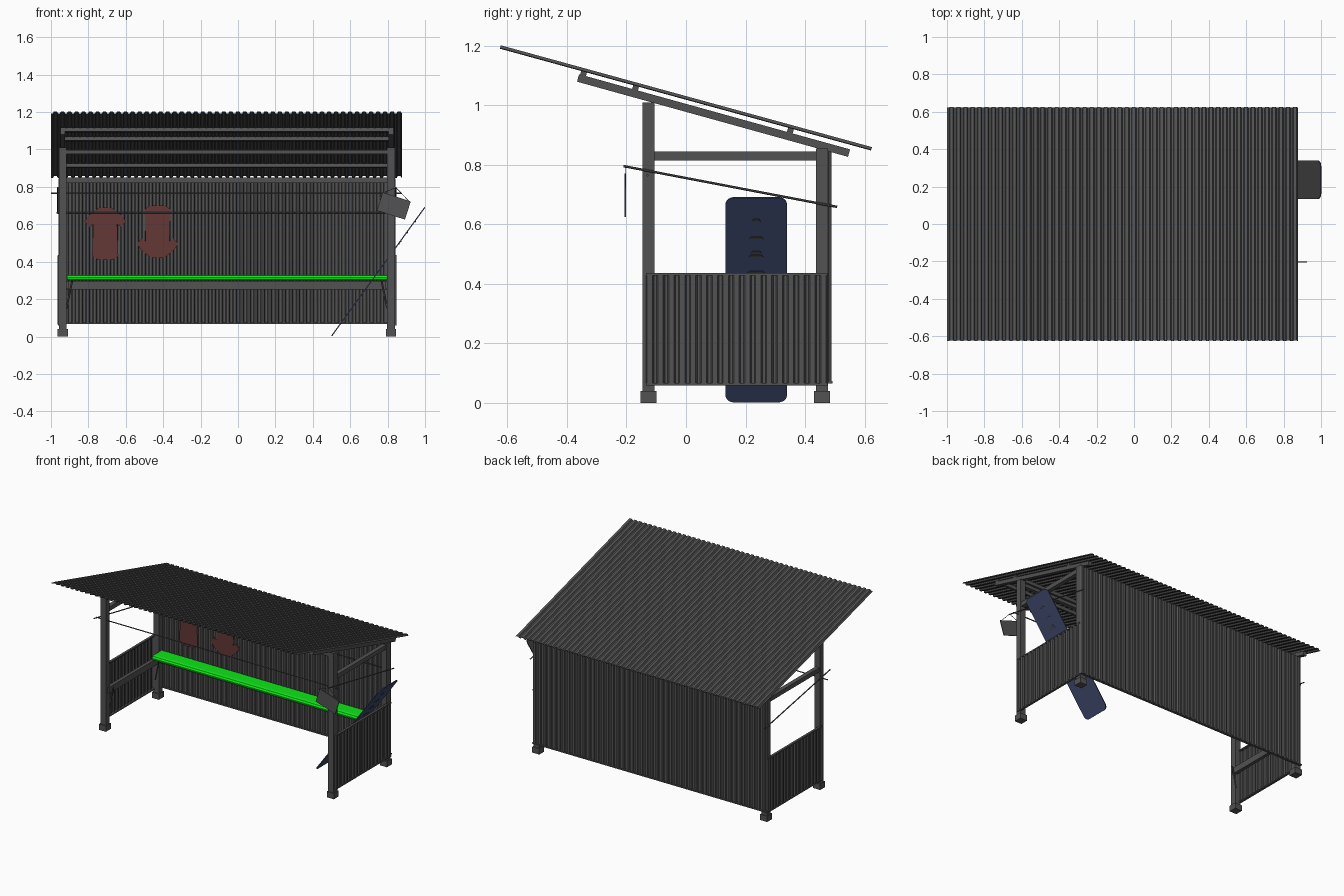
import bpy, bmesh, math
from mathutils import Matrix, Vector

if "Cube" in bpy.data.objects:
    bpy.data.objects.remove(bpy.data.objects["Cube"])


def mat(name, r, g, b):
    m = bpy.data.materials.new(name)
    m.diffuse_color = (r, g, b, 1)
    m.use_nodes = True
    m.node_tree.nodes["Principled BSDF"].inputs["Base Color"].default_value = m.diffuse_color
    return m


GRAY = mat("weathered gray", 0.085, 0.085, 0.085)
DARK = mat("dark gray", 0.052, 0.052, 0.052)
GREEN = mat("bright green", 0.004, 0.80, 0.008)
RED = mat("faded red", 0.125, 0.038, 0.036)
BLUE = mat("navy blue", 0.047, 0.066, 0.15)


def finish(name, bm, *mats):
    bmesh.ops.recalc_face_normals(bm, faces=bm.faces)
    me = bpy.data.meshes.new(name)
    bm.to_mesh(me)
    bm.free()
    ob = bpy.data.objects.new(name, me)
    bpy.context.collection.objects.link(ob)
    for m in mats:
        me.materials.append(m)
    return ob


def box(name, x, y, z, m=GRAY, rot=None):
    """Box from (min, max) ranges, optionally rotated about its centre."""
    c = Vector([(a + b) / 2 for a, b in (x, y, z)])
    s = [b - a for a, b in (x, y, z)]
    bm = bmesh.new()
    bmesh.ops.create_cube(bm, size=1, matrix=Matrix.Translation(c) @ (rot or Matrix()) @ Matrix.Diagonal((*s, 1)))
    return finish(name, bm, m)


def rod(name, a, b, r=0.004, m=GRAY):
    a, b = Vector(a), Vector(b)
    d = b - a
    bm = bmesh.new()
    bmesh.ops.create_cone(bm, cap_ends=True, segments=6, radius1=r, radius2=r, depth=d.length,
                          matrix=Matrix.Translation((a + b) / 2) @ d.to_track_quat('Z', 'Y').to_matrix().to_4x4())
    return finish(name, bm, m)


def prism(name, pts, thick, matrix, m=GRAY):
    """Outline in local xy, extruded symmetrically along local z."""
    bm = bmesh.new()
    f = bm.faces.new([bm.verts.new((x, y, -thick / 2)) for x, y in pts])
    r = bmesh.ops.extrude_face_region(bm, geom=[f])
    vs = [v for v in r["geom"] if isinstance(v, bmesh.types.BMVert)]
    bmesh.ops.translate(bm, verts=vs, vec=(0, 0, thick))
    bmesh.ops.transform(bm, matrix=matrix, verts=bm.verts)
    return finish(name, bm, m)


def corrugated(name, origin, u, v, n, ribs, depth=0.009):
    """Trapezoidal sheet: ribs repeat along u, run along v, rise along n."""
    o, u, v, n = Vector(origin), Vector(u), Vector(v), Vector(n).normalized()
    prof = [((i + t) / ribs, h * depth) for i in range(ribs)
            for t, h in ((0, 0), (0.3, 0), (0.42, 1), (0.85, 1))] + [(1, 0)]
    bm = bmesh.new()
    rows = [(bm.verts.new(o + u * t + n * h), bm.verts.new(o + u * t + n * h + v)) for t, h in prof]
    for a, b in zip(rows, rows[1:]):
        bm.faces.new((a[0], b[0], b[1], a[1]))
    ob = finish(name, bm, GRAY)
    mod = ob.modifiers.new("sheet thickness", 'SOLIDIFY')
    mod.thickness = 0.003
    mod.offset = 0
    return ob


XL, XR = -0.937, 0.818      # post centre lines
CX = (XL + XR) / 2
TILT = Matrix.Rotation(math.radians(-15.5), 4, 'X')

# roof sheet, purlins and rafters
corrugated("roof_sheet", (-1, -0.625, 1.192), (1.875, 0, 0), (0, 1.247, -0.342), (0, 0.27, 0.96), 50)
for i, (y, z) in enumerate(((-0.345, 1.105), (-0.17, 1.057), (0.35, 0.913))):
    box(f"roof_purlin_{i}", (XL - 0.013, XR + 0.013), (y - 0.01, y + 0.01), (z - 0.011, z + 0.011), rot=TILT)

for side, x, out in (("left", XL, -1), ("right", XR, 1)):
    box(f"{side}_rafter", (x - 0.013, x + 0.013), (-0.38, 0.565), (0.953, 0.979), rot=TILT)
    # posts and feet
    for nm, y, top in (("front", -0.126, 1.01), ("back", 0.457, 0.855)):
        box(f"{side}_{nm}_post", (x - 0.021, x + 0.021), (y - 0.02, y + 0.02), (0.03, top))
        box(f"{side}_{nm}_foot", (x - 0.027, x + 0.027), (y - 0.027, y + 0.027), (0, 0.04))
    # upper side beam, inner side rail
    box(f"{side}_side_beam", (x - 0.015, x + 0.015), (-0.11, 0.46), (0.815, 0.845))
    xi = x - out * 0.018
    box(f"{side}_inner_rail", (xi - 0.012, xi + 0.012), (-0.125, 0.46), (0.255, 0.298))
    # corrugated side panel with edge trims
    xp = x + out * 0.02
    corrugated(f"{side}_side_panel", (xp, -0.145, 0.063), (0, 0.62, 0), (0, 0, 0.37), (out, 0, 0), 17, 0.008)
    for z in (0.063, 0.433):
        box(f"{side}_panel_trim", (xp - 0.006, xp + 0.010), (-0.135, 0.475), (z - 0.004, z + 0.004))
    # sloping side wire
    xw = x + out * 0.026
    rod(f"{side}_side_wire", (xw, -0.21, 0.796), (xw, 0.508, 0.659))
    # diagonal bench braces
    for y in (-0.10, 0.40):
        rod(f"{side}_brace", (x - out * 0.02, y, 0.15), (x - out * 0.05, y, 0.295), 0.005)

# front beam, back beams
box("front_beam", (XL, XR), (-0.14, -0.115), (0.975, 0.998))
box("back_top_beam", (XL, XR), (0.445, 0.474), (0.82, 0.85))
box("back_middle_rail", (XL, XR), (0.445, 0.474), (0.252, 0.296))

# back wall
corrugated("back_wall", (XL - 0.022, 0.478, 0.07), (XR - XL + 0.044, 0, 0), (0, 0, 0.775), (0, 1, 0), 48)
box("back_wall_trim", (XL - 0.022, XR + 0.022), (0.474, 0.492), (0.066, 0.074))

# long wires
rod("front_wire", (-1, -0.13, 0.765), (0.875, -0.13, 0.765))
rod("back_wire", (-0.97, 0.468, 0.662), (0.84, 0.468, 0.662))

# green bench with rounded front edge; profile in (y, z)
prof = [(0.468, 0.300), (0.468, 0.330), (0.385, 0.330), (0.368, 0.326), (0.360, 0.315), (0.362, 0.304), (0.370, 0.300)]
prism("bench_seat", prof, 1.71,
      Matrix(((0, 0, 1, CX), (1, 0, 0, 0), (0, 1, 0, 0), (0, 0, 0, 1))), GREEN)

# faded red shirt shapes on the back wall, the second one upside down
half = [(0.03, 0.69), (0.055, 0.675), (0.085, 0.65), (0.112, 0.615), (0.085, 0.585),
        (0.064, 0.60), (0.070, 0.43), (0.04, 0.41)]
shirt = half + [(-x, z) for x, z in reversed(half)]
for nm, cx, pts in (("left", -0.71, shirt), ("right", -0.43, [(x, 1.11 - z) for x, z in shirt])):
    prism(f"{nm}_wall_shirt", pts, 0.004,
          Matrix(((1, 0, 0, cx), (0, 0, -1, 0.472), (0, 1, 0, 0), (0, 0, 0, 1))), RED)

# leaning rounded board: blue underside, dark upper side
BOARD = Matrix(((0.587, 0, -0.81, 0.75), (0, 1, 0, 0.236), (0.81, 0, 0.587, 0.347), (0, 0, 0, 1)))
L, W, R = 0.424, 0.1035, 0.03
pts = []
for q, (sx, sy) in enumerate(((1, 1), (-1, 1), (-1, -1), (1, -1))):
    for k in range(6):
        a = math.radians(90 * q + 18 * k)
        pts.append((sx * (L - R) + R * math.cos(a), sy * (W - R) + R * math.sin(a)))
board = prism("leaning_board", pts, 0.006, BOARD, BLUE)
board.data.materials.append(DARK)
for p in board.data.polygons:
    if p.normal.z > 0.4 and p.normal.x < -0.6:
        p.material_index = 1
# small dark scuffs on the blue side
for i, (t, w) in enumerate(((0.333, 0.014), (0.26, 0.024), (0.20, 0.018), (0.185, 0.025), (0.118, 0.03))):
    prism(f"board_scuff_{i}", [(t - 0.004, -w), (t + 0.004, -w * 0.7), (t + 0.004, w * 0.7), (t - 0.004, w)], 0.003,
          BOARD @ Matrix.Translation((0, 0, -0.0045)), DARK)

# crooked hanging sign and its string
box("hanging_sign", (0.754, 0.912), (-0.206, -0.201), (0.647, 0.749), rot=Matrix.Rotation(math.radians(18), 4, 'Y'))
rod("sign_string_left", (0.775, -0.204, 0.768), (0.845, -0.204, 0.796), 0.0015)
rod("sign_string_right", (0.845, -0.204, 0.796), (0.915, -0.204, 0.722), 0.0015)
